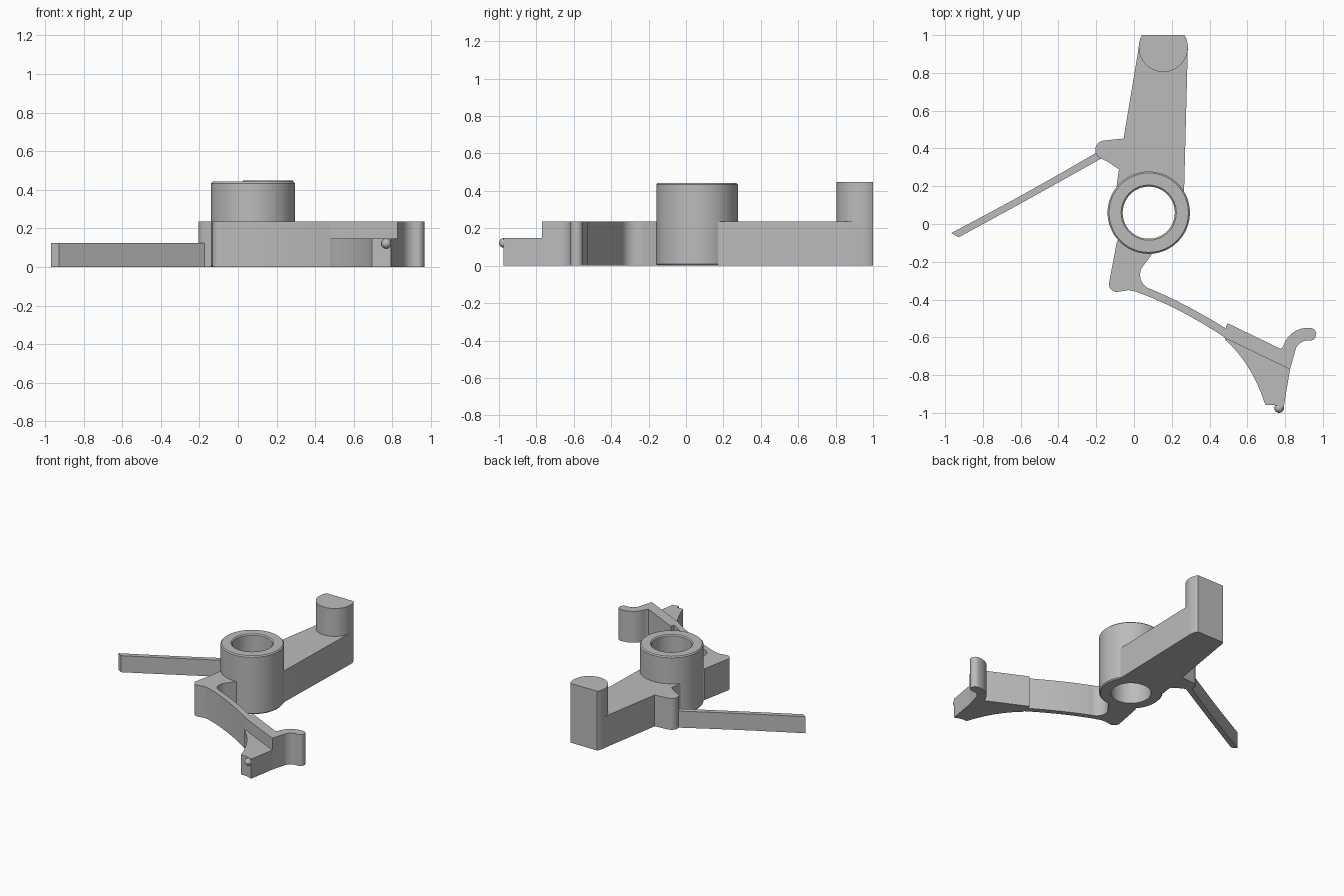
import bpy, bmesh
from math import sin, cos, radians, pi

cube = bpy.data.objects.get("Cube")
if cube:
    bpy.data.objects.remove(cube, do_unlink=True)

grey = bpy.data.materials.new("plain grey")
grey.use_nodes = True
grey.diffuse_color = (0.5, 0.5, 0.5, 1)
grey.node_tree.nodes["Principled BSDF"].inputs["Base Color"].default_value = (0.5, 0.5, 0.5, 1)

HUB = (0.078, 0.06)
PEG = (0.155, 0.935)
ARM_TOP = 0.237


def arc(centre, r, a0, a1, n=10):
    angles = [radians(a0 + (a1 - a0) * i / n) for i in range(n + 1)]
    return [(centre[0] + r * cos(a), centre[1] + r * sin(a)) for a in angles]


def bend(p0, p1, p2, n=12):
    ts = [i / n for i in range(n + 1)]
    return [tuple((1 - t) ** 2 * a + 2 * t * (1 - t) * b + t * t * c
                  for a, b, c in zip(p0, p1, p2)) for t in ts]


def finish(name, bm):
    bmesh.ops.recalc_face_normals(bm, faces=bm.faces[:])
    mesh = bpy.data.meshes.new(name)
    bm.to_mesh(mesh)
    bm.free()
    mesh.materials.append(grey)
    ob = bpy.data.objects.new(name, mesh)
    bpy.context.collection.objects.link(ob)
    bpy.ops.object.select_all(action='DESELECT')
    ob.select_set(True)
    bpy.context.view_layer.objects.active = ob
    bpy.ops.object.shade_smooth_by_angle(angle=radians(30))
    return ob


def plate(name, outline, z0, z1):
    """Extrude a plan outline between two heights."""
    bm = bmesh.new()
    face = bm.faces.new([bm.verts.new((x, y, z0)) for x, y in outline])
    up = bmesh.ops.extrude_face_region(bm, geom=[face])["geom"]
    bmesh.ops.translate(bm, vec=(0, 0, z1 - z0),
                        verts=[v for v in up if isinstance(v, bmesh.types.BMVert)])
    return finish(name, bm)


# Hub: a turned sleeve with softened rims and an open bore
outer, inner, top, soft = 0.218, 0.138, 0.442, 0.008
profile = [(inner, 0), (outer - soft, 0), (outer, soft), (outer, top - soft),
           (outer - soft, top), (inner + soft, top), (inner, top - soft)]
bm = bmesh.new()
verts = [bm.verts.new((HUB[0] + r, HUB[1], z)) for r, z in profile]
edges = [bm.edges.new((verts[i - 1], verts[i])) for i in range(len(verts))]
bmesh.ops.spin(bm, geom=verts + edges, cent=(*HUB, 0), axis=(0, 0, 1),
               angle=2 * pi, steps=64, use_merge=True)
bmesh.ops.remove_doubles(bm, verts=bm.verts[:], dist=0.0001)
finish("hub", bm)

# Long arm with the rounded side tab
plate("long_arm",
      [(0.265, 0.17)] + arc(PEG, 0.13, 0, 30) + arc(PEG, 0.13, 150, 180)
      + [(-0.055, 0.452), (-0.1, 0.448)] + arc((-0.155, 0.392), 0.05, 90, 240)
      + [(-0.145, 0.333), (-0.08, 0.29), (-0.092, 0.2)] + arc(HUB, 0.18, 140, 30),
      0, ARM_TOP)

# Upright peg with a flat back
plate("peg", arc(PEG, 0.13, 150, 390, 40), ARM_TOP, 0.448)

# Thin flexible finger
plate("thin_finger",
      bend((-0.17, 0.395), (-0.56, 0.165), (-0.968, -0.048))
      + bend((-0.928, -0.07), (-0.54, 0.14), (-0.15, 0.36)), 0, 0.125)

# Short bracket running into the curved spring strip
plate("spring_arm",
      arc(HUB, 0.18, 275, 222) + [(-0.09, -0.09)]
      + arc((-0.09, -0.317), 0.043, 180, 270)
      + [(-0.03, -0.35)] + bend((0, -0.355), (0.22, -0.43), (0.48, -0.6))
      + bend((0.49, -0.555), (0.27, -0.42), (0.09, -0.345))
      + arc((0.11, -0.27), 0.078, 250, 145) + [(0.1, -0.153)],
      0, ARM_TOP)

# Latch head: tall rail ending in a curled hook
HOOK = (0.92, -0.685)
plate("latch_hook",
      [(0.48, -0.603), (0.478, -0.57), (0.495, -0.525), (0.778, -0.662)]
      + arc(HOOK, 0.135, 165, 90) + arc((0.931, -0.584), 0.034, 90, -90)
      + arc(HOOK, 0.068, 90, 170) + [(0.826, -0.77)],
      0, ARM_TOP)

# Lower ledge in front of the rail
plate("latch_ledge",
      [(0.826, -0.77), (0.48, -0.603)]
      + bend((0.485, -0.615), (0.625, -0.74), (0.695, -0.957))
      + [(0.74, -0.957), (0.792, -0.975)],
      0, 0.148)

# Small round nub on the ledge tip
bm = bmesh.new()
bmesh.ops.create_uvsphere(bm, u_segments=20, v_segments=12, radius=0.026)
bmesh.ops.translate(bm, vec=(0.768, -0.974, 0.122), verts=bm.verts[:])
finish("nub", bm)
